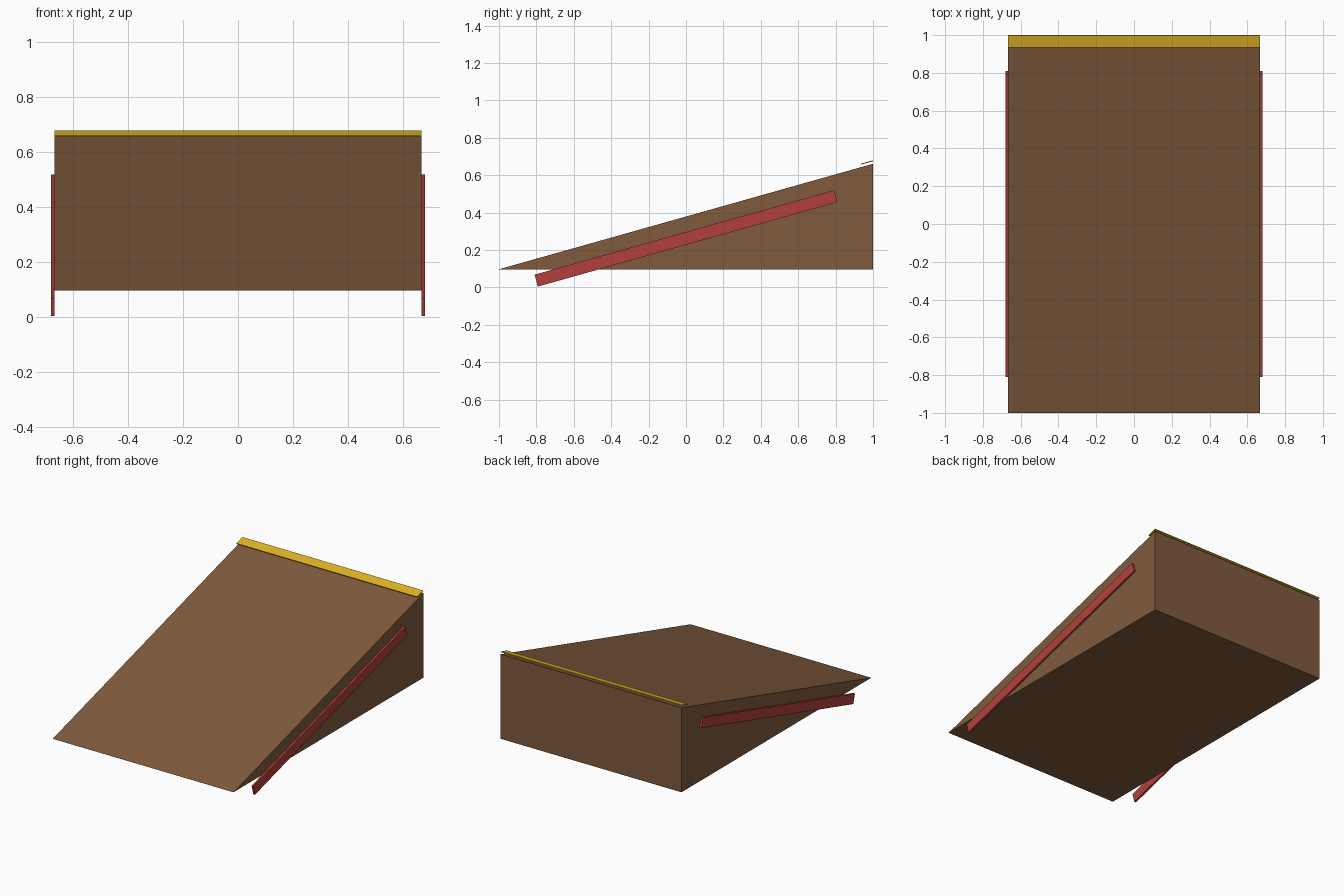
import bpy
import bmesh
import math
from mathutils import Matrix

if "Cube" in bpy.data.objects:
    bpy.data.objects.remove(bpy.data.objects["Cube"])


def material(name, rgb):
    """Flat colour from 0-255 sRGB values."""
    lin = [((c / 255 + 0.055) / 1.055) ** 2.4 for c in rgb]
    m = bpy.data.materials.new(name)
    m.diffuse_color = (*lin, 1)
    m.use_nodes = True
    m.node_tree.nodes["Principled BSDF"].inputs["Base Color"].default_value = m.diffuse_color
    return m


BROWN = material("brown wood", (128, 90, 61))
RED = material("red paint", (178, 64, 60))
YELLOW = material("yellow paint", (225, 181, 35))

HALF_W = 0.667
LOW, HIGH = 0.097, 0.661
SLOPE = math.atan2(HIGH - LOW, 2)


def add_object(name, bm, mat):
    bmesh.ops.recalc_face_normals(bm, faces=bm.faces)
    mesh = bpy.data.meshes.new(name)
    bm.to_mesh(mesh)
    bm.free()
    mesh.materials.append(mat)
    obj = bpy.data.objects.new(name, mesh)
    bpy.context.collection.objects.link(obj)
    return obj


def sloped_box(name, centre, size, mat):
    """Box tilted to lie parallel to the ramp surface."""
    bm = bmesh.new()
    bmesh.ops.create_cube(bm, size=1)
    bm.transform(Matrix.Translation(centre) @ Matrix.Rotation(SLOPE, 4, 'X')
                 @ Matrix.Diagonal((*size, 1)))
    return add_object(name, bm, mat)


# Ramp: triangular side profile extruded across the width
bm = bmesh.new()
profile = [(-1, LOW), (1, LOW), (1, HIGH)]
face = bm.faces.new([bm.verts.new((-HALF_W, y, z)) for y, z in profile])
ext = bmesh.ops.extrude_face_region(bm, geom=[face])
bmesh.ops.translate(bm, vec=(2 * HALF_W, 0, 0),
                    verts=[v for v in ext["geom"] if isinstance(v, bmesh.types.BMVert)])
add_object("ramp", bm, BROWN)

# Side rails
for side, x in (("left", -1), ("right", 1)):
    sloped_box(side + "_rail", (x * (HALF_W + 0.0065), 0, 0.262),
               (0.013, 1.664, 0.066), RED)

# Edge strip hovering just above the top lip
sloped_box("lip_strip", (0, 0.968, 0.668), (2 * HALF_W, 0.066, 0.005), YELLOW)
